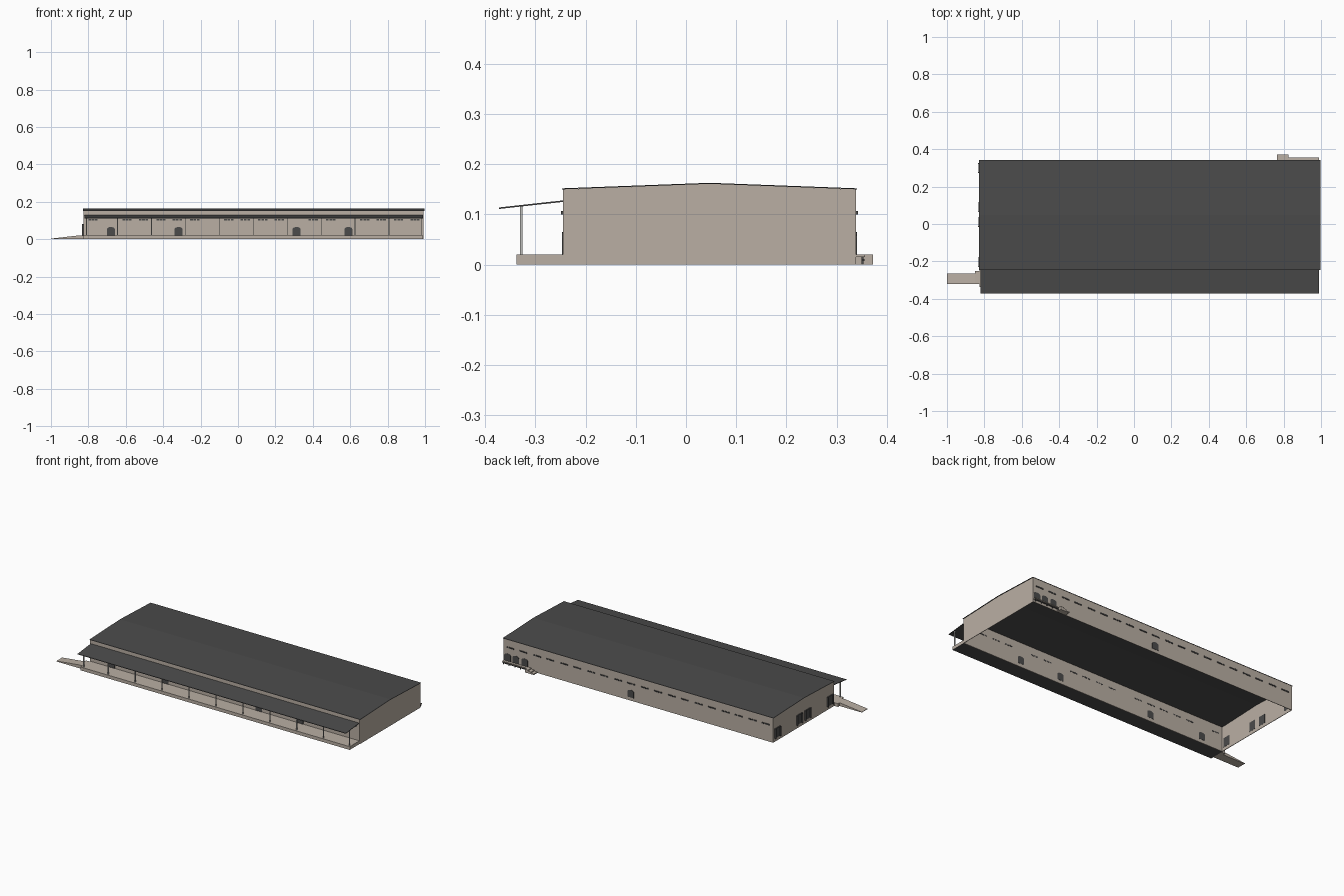
import bpy
import math

cube = bpy.data.objects.get("Cube")
if cube:
    bpy.data.objects.remove(cube, do_unlink=True)


def material(name, r, g, b):
    m = bpy.data.materials.new(name)
    m.use_nodes = True
    m.diffuse_color = (r, g, b, 1)
    m.node_tree.nodes["Principled BSDF"].inputs["Base Color"].default_value = (r, g, b, 1)
    return m


TAN = material("tan_wall", 0.49, 0.43, 0.37)
DARK = material("dark_grey_metal", 0.07, 0.07, 0.07)
PALE = material("pale_grey_post", 0.5, 0.5, 0.48)

# Main dimensions
X0, X1 = -0.825, 0.992
Y0, Y1 = -0.245, 0.339
EAVE, RIDGE, DECK = 0.15, 0.161, 0.02
MID = (Y0 + Y1) / 2
WALL = 0.003


def prism(name, profile, axis, a, b, mat):
    """Extrude a 2D profile along x (profile in y,z) or y (profile in x,z)."""
    def place(p, t):
        return (t, p[0], p[1]) if axis == "x" else (p[0], t, p[1])
    n = len(profile)
    verts = [place(p, t) for t in (a, b) for p in profile]
    faces = [tuple(range(n)), tuple(range(2 * n - 1, n - 1, -1))]
    faces += [(i, i + n, (i + 1) % n + n, (i + 1) % n) for i in range(n)]
    mesh = bpy.data.meshes.new(name)
    mesh.from_pydata(verts, [], faces)
    mesh.materials.append(mat)
    obj = bpy.data.objects.new(name, mesh)
    bpy.context.collection.objects.link(obj)
    # Consistent outward normals
    import bmesh
    bm = bmesh.new()
    bm.from_mesh(mesh)
    bmesh.ops.recalc_face_normals(bm, faces=bm.faces)
    bm.to_mesh(mesh)
    bm.free()
    return obj


def box(name, x0, x1, y0, y1, z0, z1, mat):
    return prism(name, [(y0, z0), (y1, z0), (y1, z1), (y0, z1)], "x", x0, x1, mat)


def arch(center, width, z0, z1):
    """Door outline with a shallow arched head."""
    rise = 0.012
    head = [(center + width / 2 * math.cos(math.pi * i / 8),
             z1 - rise + rise * math.sin(math.pi * i / 8)) for i in range(9)]
    return [(center - width / 2, z0), (center + width / 2, z0)] + head


# Hollow shell: two long walls and two gable ends
box("front_wall", X0, X1, Y0, Y0 + WALL, 0, EAVE, TAN)
box("back_wall", X0, X1, Y1 - WALL, Y1, 0, EAVE, TAN)
gable = [(Y0, 0), (Y1, 0), (Y1, EAVE), (MID, RIDGE), (Y0, EAVE)]
prism("right_end_wall", gable, "x", X0, X0 + WALL, TAN)
prism("left_end_wall", gable, "x", X1 - WALL, X1, TAN)

# Shallow gable roof sheet
t = 0.002
prism("roof", [(Y0 - .002, EAVE), (MID, RIDGE), (Y1 + .002, EAVE),
               (Y1 + .002, EAVE + t), (MID, RIDGE + t), (Y0 - .002, EAVE + t)],
      "x", X0 - .003, X1 + .004, DARK)

# Loading platform, with a dark underside
platform = box("platform", X0, X1 - .002, -0.338, Y0, 0, DECK, TAN)
platform.data.materials.append(DARK)
for face in platform.data.polygons:
    if face.normal.z < -0.9:
        face.material_index = 1

# Access ramp with its small landing
box("ramp_landing", X0 - .025, X0, -0.32, -0.25, 0, DECK, TAN)
prism("ramp", [(-1.0, 0), (X0 - .025, 0), (X0 - .025, DECK), (-1.0, .003)],
      "y", -0.32, -0.265, TAN)

# Canopy and its row of posts
prism("canopy", [(-0.372, .111), (Y0, .125), (Y0, .128), (-0.372, .114)],
      "x", X0 + .004, X1 - .004, DARK)
for i in range(11):
    x = min(max(-0.826 + i * 0.1815, X0 + .015), X1 - .01)
    box("canopy_post", x - .002, x + .002, -0.331, -0.326, DECK, .116, PALE)

# Arched doors in the long walls
for x in (-0.68, -0.318, 0.313, 0.59):
    prism("front_door", arch(x, .043, DECK, .065), "y", Y0 - .002, Y0 + WALL + .001, DARK)
for x in (0.135, 0.85, 0.91, 0.965):
    prism("back_door", arch(x, .043, DECK, .065), "y", Y1 - WALL - .001, Y1 + .002, DARK)

# High windows, two per bay, each a strip of three panes
skipped = {("front", 1), ("front", 7), ("front", 12), ("front", 15)}
for side, y in (("front", Y0), ("back", Y1)):
    for k in range(20):
        if (side, k) in skipped:
            continue
        bay, half = divmod(k, 2)
        x = -0.775 + bay * 0.1815 + half * 0.088
        for p in (-1, 0, 1):
            c = x + p * .018
            box(side + "_window", c - .007, c + .007, y - .004, y + .004,
                .1, .107, DARK)

# Framed doors on the right end
for y in (0.3, 0.09, 0.01, -0.205):
    box("end_door", X0 - .002, X0 + WALL + .001, y - .024, y + .024, DECK, .076, DARK)
    for s in (-1, 1):
        box("end_door_jamb", X0 - .01, X0, y + s * .024 - .002, y + s * .024 + .002,
            DECK, .08, DARK)
    box("end_door_lintel", X0 - .006, X0, y - .026, y + .026, .076, .08, DARK)

# Rear landing on dark supports, with steps beside it
box("rear_landing", 0.825, X1 - .002, Y1, 0.356, .015, DECK, TAN)
box("rear_landing_rail", 0.825, X1 - .002, .352, .355, .007, .011, DARK)
for i in range(5):
    x = 0.829 + i * .039
    box("rear_landing_leg", x - .002, x + .002, .35, .354, 0, .015, DARK)
for i in range(3):
    box("rear_step", 0.765 + i * .02, 0.825, Y1, 0.372,
        i * DECK / 3, (i + 1) * DECK / 3, TAN)
